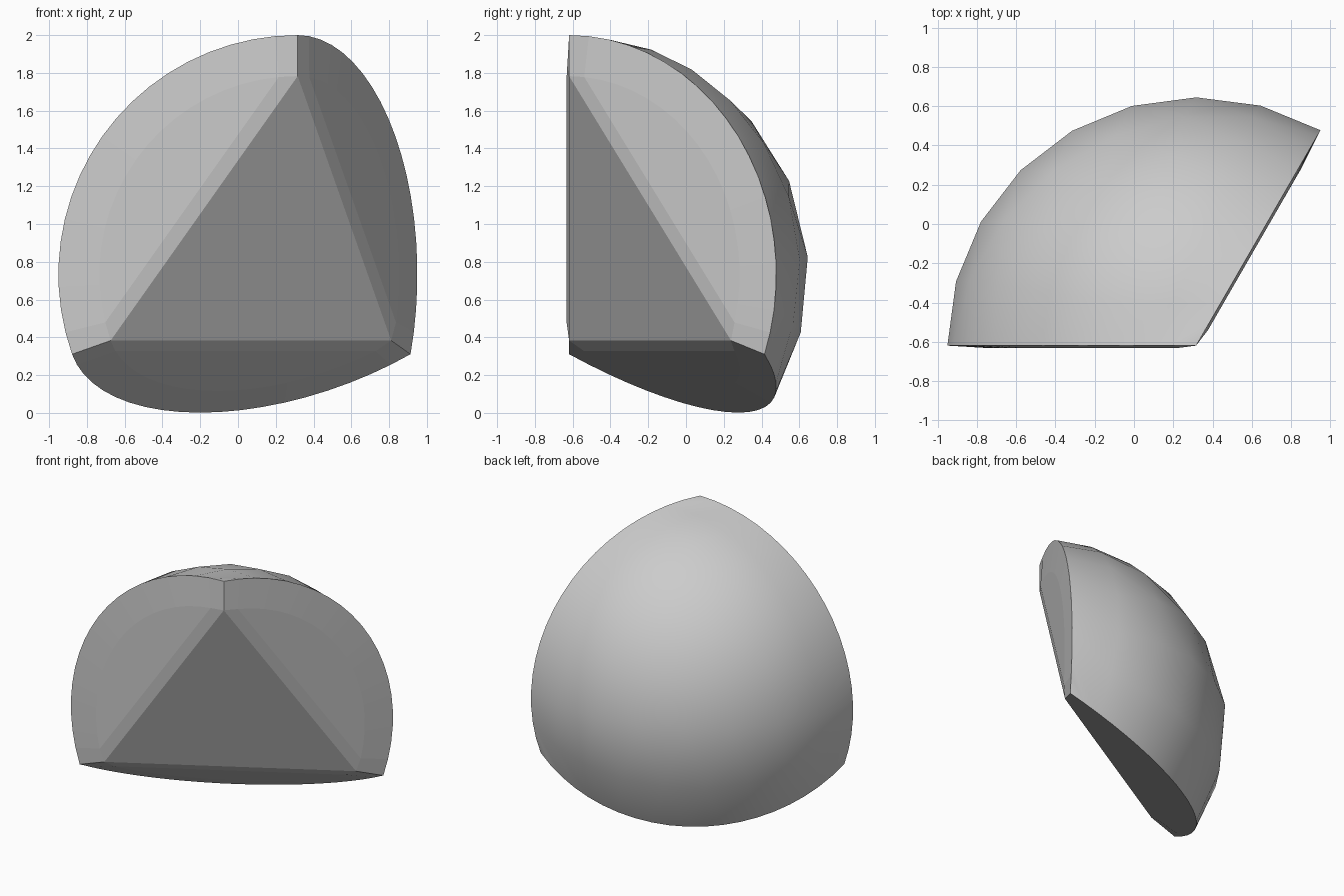
import bpy, bmesh, math
from mathutils import Vector

if "Cube" in bpy.data.objects:
    bpy.data.objects.remove(bpy.data.objects["Cube"])

R, R_IN, RAISE, N = 1.267, 1.05, 0.013, 10
O = Vector((0.316, -0.619, 0.733))          # sphere centre
s = math.sqrt(8) / 3
DIRS = [Vector((0, 0, 1)), Vector((-s, 0, -1 / 3)),
        Vector((s / 2, s * math.sqrt(3) / 2, -1 / 3))]


def arc(a, b, t):
    """Point on the great circle between two unit directions."""
    w = a.angle(b, 0)
    if w < 1e-6:
        return a.copy()
    return (a * math.sin((1 - t) * w) + b * math.sin(t * w)) / math.sin(w)


bm = bmesh.new()

# Outer spherical skin: rows of triangles spreading from the top corner
rows = []
for i in range(N + 1):
    p, q = arc(DIRS[0], DIRS[1], i / N), arc(DIRS[0], DIRS[2], i / N)
    rows.append([bm.verts.new(arc(p, q, j / i if i else 0) * R) for j in range(i + 1)])
for i in range(N):
    for j in range(i + 1):
        bm.faces.new((rows[i][j], rows[i + 1][j], rows[i + 1][j + 1]))
        if j < i:
            bm.faces.new((rows[i][j], rows[i + 1][j + 1], rows[i][j + 1]))
# Finer rim
rim_edges = [e for e in bm.edges if e.is_boundary]
bmesh.ops.subdivide_edges(bm, edges=rim_edges, cuts=1)
for v in bm.verts:
    v.co = v.co.normalized() * R
for f in bm.faces:
    f.smooth = True

# Three side faces, each with a slightly raised pad
M = 2 * N
for k in range(3):
    a, b, c = DIRS[k], DIRS[(k + 1) % 3], DIRS[(k + 2) % 3]
    m = a.cross(b).normalized()
    if m.dot(c) > 0:
        m = -m
    rim = [bm.verts.new(arc(a, b, i / M) * R) for i in range(M + 1)]
    pad = [bm.verts.new(arc(a, b, i / M) * R_IN + m * RAISE) for i in range(1, M)]
    a_in, b_in = bm.verts.new(a * R_IN), bm.verts.new(b * R_IN)
    bm.faces.new(pad)
    for i in range(M - 2):
        bm.faces.new((rim[i + 1], rim[i + 2], pad[i + 1], pad[i]))
    bm.faces.new((a_in, rim[0], rim[1], pad[0]))
    bm.faces.new((b_in, pad[-1], rim[-2], rim[-1]))
    bm.faces.new((a_in, pad[0], pad[-1], b_in))

# Flat inner triangle
bm.faces.new([bm.verts.new(d * R_IN) for d in DIRS])

bmesh.ops.remove_doubles(bm, verts=bm.verts, dist=1e-4)
bmesh.ops.recalc_face_normals(bm, faces=bm.faces)
bmesh.ops.translate(bm, verts=bm.verts, vec=O)
for e in bm.edges:
    if len(e.link_faces) == 2 and e.calc_face_angle() > math.radians(30):
        e.smooth = False
mesh = bpy.data.meshes.new("ball_segment")
bm.to_mesh(mesh)
bm.free()
obj = bpy.data.objects.new("ball_segment", mesh)
bpy.context.collection.objects.link(obj)
